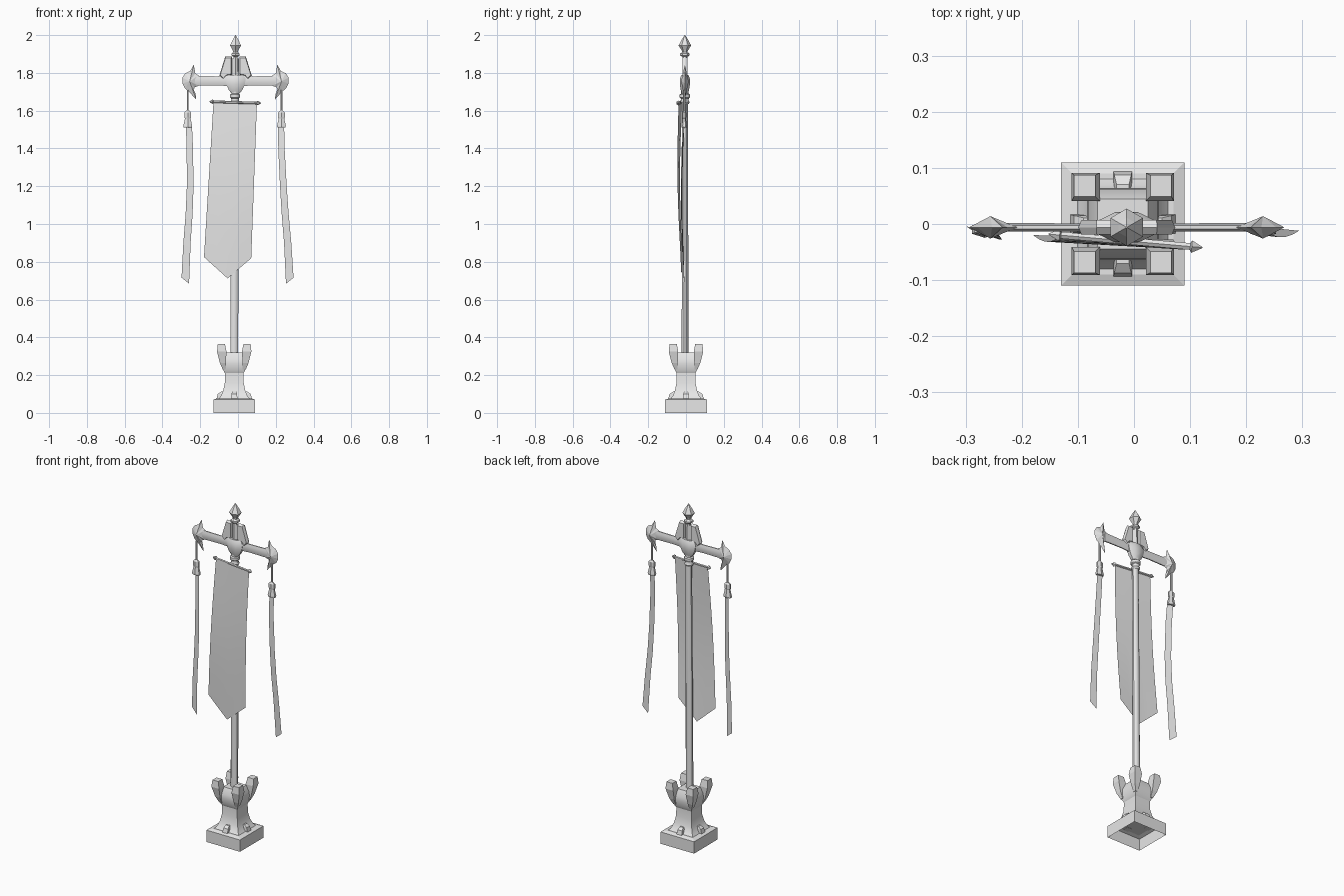
import bpy, bmesh, math
from mathutils import Matrix, Vector

cube = bpy.data.objects.get("Cube")
if cube:
    bpy.data.objects.remove(cube, do_unlink=True)

grey = bpy.data.materials.new("plain grey")
grey.use_nodes = True
grey.diffuse_color = (0.8, 0.8, 0.8, 1)
grey.node_tree.nodes["Principled BSDF"].inputs["Base Color"].default_value = (0.8, 0.8, 0.8, 1)

BASE_X = -0.02           # centre of the base
TOP_X, TOP_Y = -0.013, -0.006   # axis of the top ornaments


def finish(name, bm, smooth=None, fix=True):
    if fix:
        bmesh.ops.recalc_face_normals(bm, faces=bm.faces[:])
    mesh = bpy.data.meshes.new(name)
    bm.to_mesh(mesh)
    bm.free()
    mesh.materials.append(grey)
    if smooth:
        mesh.shade_smooth()
        mesh.set_sharp_from_angle(angle=math.radians(smooth))
    obj = bpy.data.objects.new(name, mesh)
    bpy.context.collection.objects.link(obj)
    return obj


def loft(name, sections, sides=8, matrix=Matrix(), smooth=None, bottom=True):
    """Skin rings given as (z, half x, half y, centre x, centre y)."""
    bm = bmesh.new()
    grow = 1 / math.cos(math.pi / sides)
    rings = []
    for sec in sections:
        z, rx, ry, cx, cy = (tuple(sec) + (0, 0))[:5]
        ring = []
        for i in range(sides):
            a = 2 * math.pi * (i + 0.5) / sides
            ring.append(bm.verts.new((cx + rx * grow * math.cos(a), cy + ry * grow * math.sin(a), z)))
        rings.append(ring)
    for lo, hi in zip(rings, rings[1:]):
        for i in range(sides):
            j = (i + 1) % sides
            bm.faces.new((lo[i], lo[j], hi[j], hi[i]))
    if bottom:
        bm.faces.new(rings[0][::-1])
    bm.faces.new(rings[-1])
    bm.transform(matrix)
    return finish(name, bm, smooth)


def lathe(name, profile, x, y, sides=8, smooth=None):
    return loft(name, [(z, r, r) for r, z in profile], sides, Matrix.Translation((x, y, 0)), smooth)


def rod(name, a, b, stations, sides=8, flat=1.0, smooth=40):
    """Turned bar from a to b; stations are (fraction, radius)."""
    a, b = Vector(a), Vector(b)
    m = Matrix.Translation(a) @ (b - a).to_track_quat('Z', 'Y').to_matrix().to_4x4()
    # after tracking, local x lies vertical or sideways, so flatten in world y
    local_y = m.to_3x3().inverted() @ Vector((0, 1, 0))
    x_side = abs(local_y.x) > abs(local_y.y)
    secs = [(f * (b - a).length, r * (flat if x_side else 1), r * (1 if x_side else flat)) for f, r in stations]
    return loft(name, secs, sides, m, smooth)


def plate(name, outline, half, x0, y0, side):
    """Extruded outline in the xz plane, with a narrowed front and back."""
    bm = bmesh.new()
    cx = sum(p[0] for p in outline) / len(outline)
    cz = sum(p[1] for p in outline) / len(outline)
    rings = []
    for y, s in ((-half, 0.86), (0, 1), (half, 0.86)):
        rings.append([bm.verts.new((x0 + side * (cx + (x - cx) * s), y0 + y, cz + (z - cz) * s)) for x, z in outline])
    for a, b in zip(rings, rings[1:]):
        for i in range(len(a)):
            j = (i + 1) % len(a)
            bm.faces.new((a[i], a[j], b[j], b[i]))
    bm.faces.new(rings[0])
    bm.faces.new(rings[-1])
    return finish(name, bm)


def cloth(name, rows, smooth=60):
    """Sheet from rows of points, each row running left to right."""
    bm = bmesh.new()
    grid = [[bm.verts.new(p) for p in row] for row in rows]
    for a, b in zip(grid, grid[1:]):
        for i in range(len(a) - 1):
            bm.faces.new((b[i], b[i + 1], a[i + 1], a[i]))
    return finish(name, bm, smooth, fix=False)


# Base: hollow plinth, flared pedestal, corner claws and foot wedges
base = Matrix.Translation((BASE_X, 0, 0))
loft("plinth", [(z, r, r) for z, r in ((0, .11), (.07, .11), (.077, .09))], 4, base, bottom=False)
loft("pedestal", [(z, r, r) for z, r in (
    (.075, .082), (.09, .07), (.12, .058), (.16, .05), (.21, .049), (.225, .057),
    (.26, .064), (.285, .062), (.32, .045))], 4, base, 25)
for sx in (-1, 1):
    for sy in (-1, 1):
        claw = [(z, r, r, sx * d, sy * d) for z, r, d in (
            (.23, .008, .053), (.265, .016, .06), (.325, .025, .066), (.365, .019, .068))]
        loft("corner_claw", claw, 4, base)
for k in range(4):
    wedge = [(.074, .017, .018, 0, -.076), (.1, .015, .014, 0, -.073), (.112, .011, .006, 0, -.064)]
    loft("foot_wedge", wedge, 4, base @ Matrix.Rotation(k * math.pi / 2, 4, 'Z'))

# Pole with its collar
loft("pole", [(.3, .021, .017, BASE_X, -.005), (1.0, .02, .016, -.018, -.005),
              (1.72, .018, .015, TOP_X, TOP_Y)], 10, smooth=40)
lathe("collar", [(.019, 1.635), (.024, 1.645), (.019, 1.655), (.02, 1.665), (.026, 1.67),
                 (.026, 1.685), (.019, 1.69), (.019, 1.71)], TOP_X - .003, TOP_Y, 10, 40)

# Hub, crest and finial
loft("hub", [(z, rx, ry) for z, rx, ry in (
    (1.69, .02, .016), (1.71, .036, .022), (1.74, .049, .027), (1.77, .054, .026), (1.79, .04, .018))],
    8, Matrix.Translation((TOP_X, TOP_Y, 0)), 35)
crest = [(.02, 1.79), (.05, 1.785), (.066, 1.765), (.086, 1.785), (.054, 1.888), (.02, 1.888)]
for side in (-1, 1):
    plate("crest_plate", crest, .013, TOP_X, TOP_Y, side)
    lathe("crest_bar", [(.006, 1.77), (.006, 1.875)], TOP_X + side * .012, TOP_Y, 6)
lathe("finial", [(.012, 1.77), (.011, 1.885), (.022, 1.892), (.022, 1.902), (.012, 1.91),
                 (.014, 1.918), (.029, 1.945), (.015, 1.975), (.001, 2.0)], TOP_X, TOP_Y, 6)

# Crossbar with a hooked blade at each end
rod("crossbar", (TOP_X - .24, TOP_Y, 1.758), (TOP_X + .24, TOP_Y, 1.758),
    ((0, .026), (.3, .024), (.4, .027), (.6, .027), (.7, .024), (1, .026)), 8, .3)
blade = [(.195, 1.787), (.213, 1.797), (.221, 1.843), (.24, 1.81), (.266, 1.798), (.281, 1.775),
         (.281, 1.745), (.268, 1.718), (.245, 1.7), (.228, 1.68), (.208, 1.658), (.212, 1.69),
         (.222, 1.71), (.216, 1.725), (.195, 1.731)]
for side in (-1, 1):
    bm = bmesh.new()
    rim = [bm.verts.new((TOP_X + side * x, TOP_Y, z)) for x, z in blade]
    for half in (-.02, .02):
        ridge = bm.verts.new((TOP_X + side * .243, TOP_Y + half, 1.755))
        for i, v in enumerate(rim):
            bm.faces.new((v, rim[(i + 1) % len(rim)], ridge))
    finish("hook_blade", bm)

# Main banner on its slanted rod
rod("banner_rod", (-.152, -.018, 1.648), (.122, -.042, 1.64),
    ((0, .001), (.07, .011), (.08, .006), (.5, .006), (.92, .006), (.93, .011), (1, .001)), 6)
rows = []
for i in range(9):
    t = i / 8
    left, right = -.13 - .05 * t, .1 - .03 * t
    row = []
    for k in range(5):
        f = k / 4
        x = left + (right - left) * f
        tip = .11 * (1 - abs(2 * f - 1)) * t
        y = -.03 - .08 * (x + .015) * (1 - .6 * t) - .012 * math.sin(math.pi * t) + .005 * t
        row.append((x, y, 1.642 - .817 * t - tip - .006 * f))
    rows.append(row)
cloth("banner", rows)

# Side streamers, each on a cord with a tassel cap
streamers = (
    (-1, -.266, ((1.53, -.26), (1.4, -.255), (1.2, -.253), (1.05, -.259), (.9, -.27), (.7, -.279))),
    (1, .23, ((1.53, .228), (1.4, .23), (1.2, .24), (1.05, .25), (.9, .263), (.7, .274))))
for side, cap_x, path in streamers:
    where = "left" if side > 0 else "right"
    lathe(where + "_cord", [(.005, 1.59), (.005, 1.71)], cap_x, -.009, 6)
    loft(where + "_tassel_cap", [(z, r, r * .55) for z, r in (
        (1.512, .022), (1.52, .023), (1.558, .015), (1.565, .018), (1.59, .018), (1.6, .008))],
        6, Matrix.Translation((cap_x, -.01, 0)))
    rows = []
    for i, (z, x) in enumerate(path):
        y = -.01 - .012 * math.sin(math.pi * i / 5)
        w = .016 + .0008 * i
        drop = .016 if i == 5 else 0
        twist = .006 if side < 0 else .002
        rows.append([(x - w, y + twist, z - side * drop), (x + w, y - twist, z + side * drop)])
    cloth(where + "_streamer", [list(r) for r in rows])
